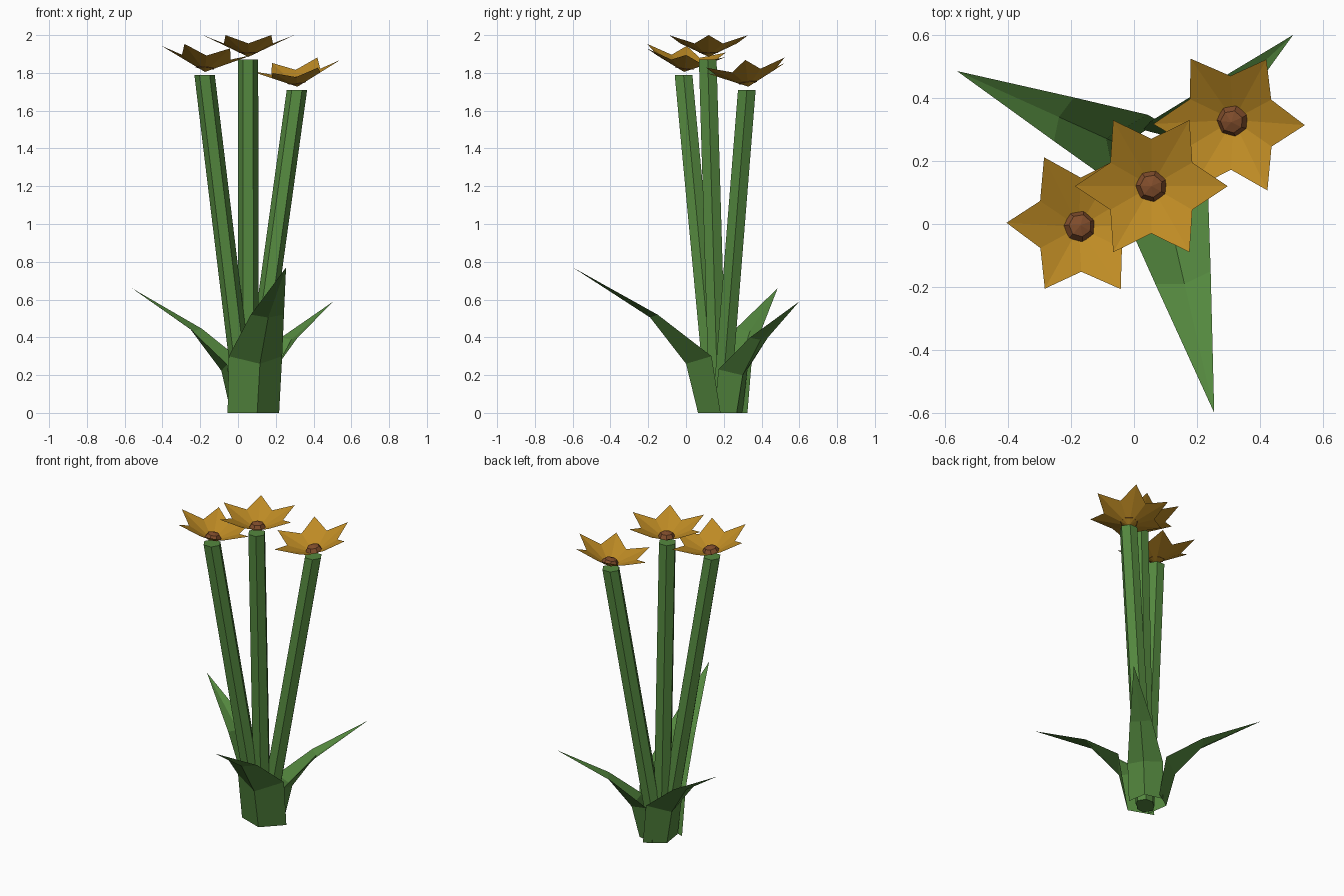
import bpy
from math import cos, sin, pi, radians
from mathutils import Vector, Matrix

cube = bpy.data.objects.get("Cube")
if cube:
    bpy.data.objects.remove(cube, do_unlink=True)


def material(name, rgb):
    mat = bpy.data.materials.new(name)
    mat.use_nodes = True
    mat.diffuse_color = (*rgb, 1)
    mat.node_tree.nodes["Principled BSDF"].inputs["Base Color"].default_value = (*rgb, 1)
    return mat


GREEN = material("leaf green", (0.09, 0.25, 0.05))
ORANGE = material("petal orange", (0.52, 0.26, 0.018))
BROWN = material("flower heart brown", (0.22, 0.075, 0.025))


def add(name, verts, faces, mat, matrix=Matrix()):
    mesh = bpy.data.meshes.new(name)
    mesh.from_pydata([matrix @ Vector(v) for v in verts], [], faces)
    mesh.materials.append(mat)
    obj = bpy.data.objects.new(name, mesh)
    bpy.context.collection.objects.link(obj)


def ring(radius, z, sides, turn=0.0):
    return [(radius * cos(turn + 2 * pi * i / sides),
             radius * sin(turn + 2 * pi * i / sides), z) for i in range(sides)]


def fan(first, count, apex):
    return [(first + i, first + (i + 1) % count, apex) for i in range(count)]


# Straight six-sided stem between two points, with level ends
def stem(name, base, top):
    sides = 6
    verts = [Vector(p) + Vector(end) for end in (base, top) for p in ring(0.054, 0, sides)]
    faces = [(i, (i + 1) % sides, sides + (i + 1) % sides, sides + i) for i in range(sides)]
    faces += [tuple(reversed(range(sides))), tuple(range(sides, 2 * sides))]
    add(name, verts, faces, GREEN)


# Shallow six-pointed bowl of petals with a low faceted heart
def flower(side, centre, normal):
    place = Matrix.Translation(centre) @ Vector((0, 0, 1)).rotation_difference(
        Vector(normal)).to_matrix().to_4x4()
    tips, valleys = ring(0.242, 0.115, 6), ring(0.15, 0.071, 6, pi / 6)
    rim = [p for pair in zip(tips, valleys) for p in pair]
    add(side + "_petals", rim + [(0, 0, 0)], fan(0, 12, 12), ORANGE, place)
    low, high = ring(0.052, 0.02, 7, 0.4), ring(0.036, 0.045, 7, 0.4)
    sides = [(i, (i + 1) % 7, 7 + (i + 1) % 7, 7 + i) for i in range(7)]
    add(side + "_flower_heart", low + high + [(0, 0, 0.055)],
        sides + fan(7, 7, 14), BROWN, place)


# Bent leaf with a V-shaped section: rows of (edge, keel, edge) closing to a tip
def leaf(name, angle, size, height):
    rows = [(0.05, 0.14, 0.14, 0, 0),           # edge r, half width, keel r, edge z, keel z
            (0.10, 0.145, 0.205, 0.30, 0.26),
            (0.38, 0.09, 0.40, 0.52, 0.505)]
    verts, faces = [], []
    for edge, half, keel, edge_z, keel_z in rows:
        verts += [(edge, -half, edge_z), (keel, 0, keel_z), (edge, half, edge_z)]
    verts.append((0.82, 0, 0.77))
    for row in (0, 3):
        faces += [(row + i, row + i + 1, row + i + 4, row + i + 3) for i in (0, 1)]
    faces += [(6, 7, 9), (7, 8, 9)]
    place = (Matrix.Translation((0.07, 0.2, 0)) @ Matrix.Rotation(radians(angle), 4, "Z")
             @ Matrix.Diagonal((size, size, height, 1)))
    add(name, verts, faces, GREEN, place)


stem("middle_stem", (0.055, 0.17, 0), (0.053, 0.115, 1.87))
stem("right_stem", (0.04, 0.155, 0), (-0.177, -0.013, 1.79))
stem("left_stem", (0.075, 0.185, 0), (0.312, 0.322, 1.71))

flower("middle", (0.055, 0.12, 1.885), (0, 0, 1))
flower("right", (-0.175, -0.01, 1.805), (0.1, 0.11, 1))
flower("left", (0.315, 0.33, 1.727), (-0.12, -0.13, 1))

leaf("front_leaf", -77, 1.0, 1.0)
leaf("right_leaf", 155.7, 0.845, 0.857)
leaf("left_back_leaf", 42.6, 0.72, 0.766)
